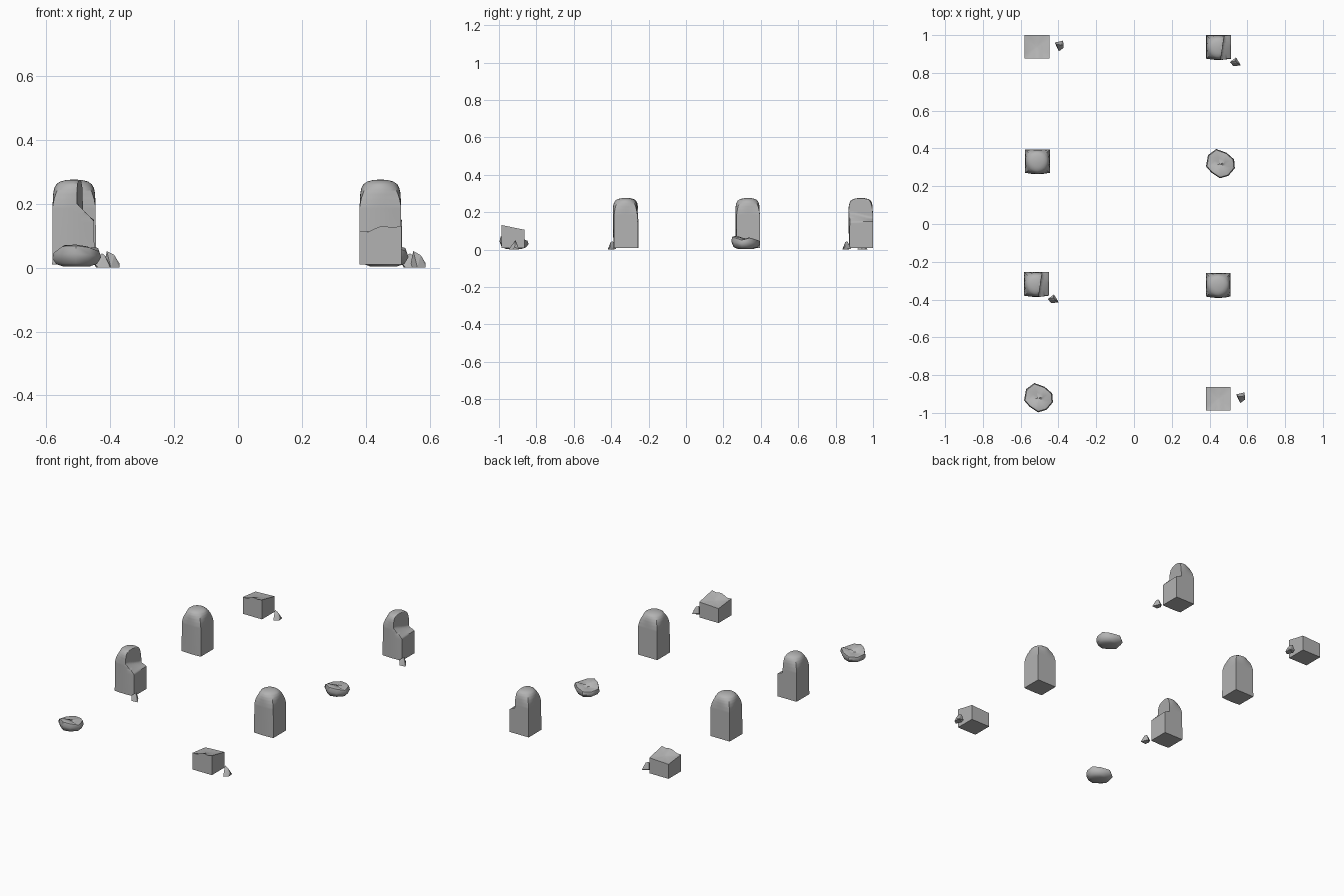
import bpy, bmesh, math
from mathutils import Vector

if "Cube" in bpy.data.objects:
    bpy.data.objects.remove(bpy.data.objects["Cube"])

stone = bpy.data.materials.new("grey_stone")
stone.diffuse_color = (0.45, 0.45, 0.45, 1)
stone.use_nodes = True
stone.node_tree.nodes["Principled BSDF"].inputs["Base Color"].default_value = stone.diffuse_color
N, HX, HY, Z0 = 24, 0.066, 0.0625, 0.01


def finish(name, bm, loc, smooth=True, angle=40):
    bmesh.ops.remove_doubles(bm, verts=bm.verts, dist=0.0006)
    bmesh.ops.recalc_face_normals(bm, faces=bm.faces)
    me = bpy.data.meshes.new(name)
    bm.to_mesh(me)
    bm.free()
    me.materials.append(stone)
    ob = bpy.data.objects.new(name, me)
    ob.location = (loc[0], loc[1], 0)
    bpy.context.collection.objects.link(ob)
    if smooth:
        bpy.ops.object.select_all(action='DESELECT')
        ob.select_set(True)
        bpy.context.view_layer.objects.active = ob
        bpy.ops.object.shade_smooth_by_angle(angle=math.radians(angle))


def loft(rings):
    # skin a list of point rings, close the bottom flat and the top with a cap
    bm = bmesh.new()
    vr = [[bm.verts.new(p) for p in r] for r in rings]
    n = len(rings[0])
    for a, b in zip(vr, vr[1:]):
        for i in range(n):
            j = (i + 1) % n
            bm.faces.new((a[i], a[j], b[j], b[i]))
    bm.faces.new(vr[0][::-1])
    bm.faces.new(vr[-1])
    return bm


def section(i, scale=1.0, rnd=0.0):
    # square blended towards a circle
    a = 2 * math.pi * i / N
    c, s = math.cos(a), math.sin(a)
    m = max(abs(c), abs(s))
    k = (1 - rnd) / m + rnd
    return c * k * HX * scale, s * k * HY * scale


def front_bulge(x, y, z):
    if y < 0:
        y -= 0.008 * max(0, 1 - (x / HX) ** 2) * (-y / HY) * min(1, 0.4 + 3 * z)
    return y


def lerp_table(t, table):
    for (a, va), (b, vb) in zip(table, table[1:]):
        if t <= b:
            f = max(0, (t - a) / (b - a))
            return [p + (q - p) * f for p, q in zip(va, vb)]
    return table[-1][1]


# scale and roundness of the post by height
PROFILE = [(0.01, (1, 0)), (0.19, (0.985, 0)), (0.215, (0.97, 0.2)),
           (0.235, (0.95, 0.5)), (0.25, (0.90, 0.75)), (0.262, (0.80, 0.95)),
           (0.270, (0.62, 1)), (0.2745, (0.36, 1)), (0.276, (0.08, 1))]


def post(name, loc, broken=False):
    levels = [0.01, 0.07, 0.13] + [0.14 + 0.005 * k for k in range(24)]
    levels += [0.2585, 0.262, 0.266, 0.270, 0.2725, 0.2745, 0.276]
    rings = []
    for z in levels:
        sc, rd = lerp_table(z, PROFILE)
        ring = []
        for i in range(N):
            x, y = section(i, sc, rd)
            y = front_bulge(x, y, z)
            if broken:
                # upper right corner broken away: ledge at the back, slope in front
                f = min(1, max(0, 0.5 - y / (2 * HY)))
                lo, hi = 0.152 - 0.007 * f, 0.165 + 0.035 * f
                t = min(1, max(0, (z - lo) / (hi - lo)))
                cut = HX + (0.030 - 0.018 * f - HX) * t
                x = min(x, cut)
            ring.append((x, y, z))
        rings.append(ring)
    finish(name, loft(rings), loc)


def stump(name, loc):
    def top(x, y, s):
        u, v = 0.5 + x / (2 * HX), 0.5 - y / (2 * HY)
        h = (0.100 * (1 - u) * (1 - v) + 0.106 * u * (1 - v)
             + 0.114 * (1 - u) * v + 0.134 * u * v)
        wave = 0.006 * math.sin(9 * u) * v
        return h - wave - 0.008 * (1 - s)
    rings = [[(*section(i), Z0) for i in range(N)]]
    for s in (1, 0.7, 0.4, 0.05):
        rings.append([(x, y, top(x, y, s)) for x, y in
                      (section(i, s) for i in range(N))])
    finish(name, loft(rings), loc, angle=35)


def chip(name, loc, pts):
    bm = bmesh.new()
    for p in pts:
        bm.verts.new(p)
    bmesh.ops.convex_hull(bm, input=bm.verts)
    finish(name, bm, loc, smooth=False)


# lump outline with rim height: x, y, z
RIM = [(-0.020, 0.080, 0.048), (0.035, 0.060, 0.056), (0.075, 0.025, 0.064),
       (0.079, -0.022, 0.052), (0.045, -0.062, 0.066), (0.000, -0.075, 0.072),
       (-0.045, -0.045, 0.070), (-0.074, -0.012, 0.048), (-0.063, 0.048, 0.045)]


def lump(name, loc):
    rings = []
    for sc, zf, base in ((0.55, 0, 0.004), (0.84, 0.08, 0.008), (1, 0.55, 0.004),
                         (0.93, 0.9, 0.004), (0.78, 0.98, 0.002), (0.4, 0.75, 0.012), (0.05, 0.6, 0.018)):
        rings.append([(x * sc, y * sc, base + z * zf) for x, y, z in RIM])
    finish(name, loft(rings), loc, angle=50)


CHIP_A = [(-0.023, 0.018, 0.012), (0.020, 0.028, 0), (0.024, -0.010, 0.0),
          (-0.002, -0.028, 0.0), (-0.018, 0.006, 0), (-0.015, 0.008, 0.052),
          (0.008, 0.006, 0.040), (0.024, 0.004, 0.014)]
CHIP_B = [(-0.028, 0.000, 0.020), (0.004, 0.024, 0.004), (0.028, -0.018, 0.0),
          (-0.010, -0.022, 0.0), (-0.016, 0.004, 0), (0.002, 0.006, 0.045),
          (0.010, -0.006, 0.040), (0.024, -0.008, 0.015)]

# the two identical groups, one per column
for side, p_post, p_broken, p_stump, p_lump in (
        ("left", (-0.511, 0.333), (-0.516, -0.317), (-0.514, 0.9375), (-0.508, -0.922)),
        ("right", (0.446, -0.322), (0.448, 0.9375), (0.446, -0.925), (0.455, 0.317))):
    post(side + "_whole_post", p_post)
    post(side + "_damaged_post", p_broken, True)
    stump(side + "_broken_stump", p_stump)
    lump(side + "_rubble_lump", p_lump)
    chip(side + "_stump_chip", (p_stump[0] + 0.118, p_stump[1] + 0.005), CHIP_A)
    chip(side + "_post_chip", (p_broken[0] + 0.088, p_broken[1] - 0.080), CHIP_B)
